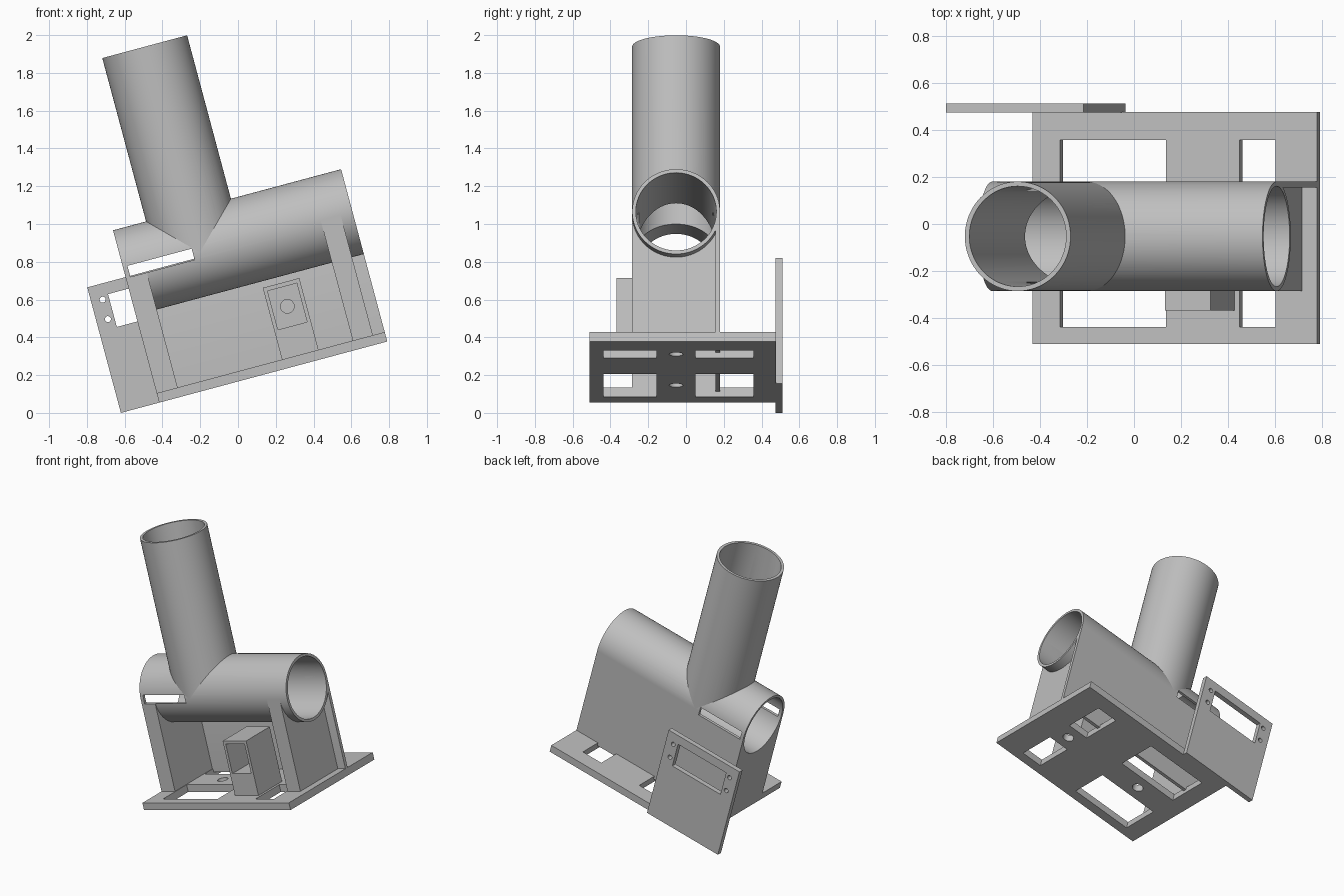
import bpy, bmesh
from math import radians, pi
from mathutils import Matrix

if "Cube" in bpy.data.objects:
    bpy.data.objects.remove(bpy.data.objects["Cube"], do_unlink=True)

grey = bpy.data.materials.new("plain grey")
grey.use_nodes = True
grey.diffuse_color = (0.52, 0.52, 0.52, 1)
grey.node_tree.nodes["Principled BSDF"].inputs["Base Color"].default_value = (0.52, 0.52, 0.52, 1)

# Everything is built upright, then tilted about the lower corner of the side plate
TILT = Matrix.Translation((-0.62, 0, 0)) @ Matrix.Rotation(radians(-15), 4, 'Y')
TURN = {'X': Matrix.Rotation(pi / 2, 4, 'Y'), 'Y': Matrix.Rotation(pi / 2, 4, 'X'), 'Z': Matrix()}


def finish_mesh(bm, name):
    me = bpy.data.meshes.new(name)
    bm.to_mesh(me)
    bm.free()
    ob = bpy.data.objects.new(name, me)
    bpy.context.scene.collection.objects.link(ob)
    return ob


def box(name, x, y, z):
    bm = bmesh.new()
    size = [b - a for a, b in (x, y, z)]
    mid = [(a + b) / 2 for a, b in (x, y, z)]
    bmesh.ops.create_cube(bm, size=1, matrix=Matrix.Translation(mid) @ Matrix.Diagonal((*size, 1)))
    return finish_mesh(bm, name)


def rod(name, axis, centre, radius, length, sides=96):
    bm = bmesh.new()
    bmesh.ops.create_cone(bm, cap_ends=True, segments=sides, radius1=radius, radius2=radius,
                          depth=length, matrix=Matrix.Translation(centre) @ TURN[axis])
    return finish_mesh(bm, name)


parts, cutters = [], set()


def part(ob, *cuts):
    """Cut the part and bake the result."""
    for c in cuts:
        m = ob.modifiers.new("cut", 'BOOLEAN')
        m.operation, m.solver, m.object = 'DIFFERENCE', 'EXACT', c
        c.hide_render = True
        cutters.add(c)
    bpy.context.view_layer.update()
    baked = bpy.data.meshes.new_from_object(ob.evaluated_get(bpy.context.evaluated_depsgraph_get()))
    ob.modifiers.clear()
    ob.data = baked
    ob.data.materials.clear()
    ob.data.materials.append(grey)
    parts.append(ob)


CY, CZ, R, BORE = -0.0525, 0.712, 0.2325, 0.213
LEFT, RIGHT, TUBE = 0.21, 1.46, 0.6235
FRONT, BACK = CY - R, CY + R

# Shared cutters: both bores and the long slot
bore = rod("bore_cutter", 'X', (0.8, CY, CZ), BORE, 2)
riser_bore = rod("riser_bore_cutter", 'Z', (TUBE, CY, CZ + 1), BORE, 2)
slot = box("slot_cutter", (0.235, 0.587), (-1, 1), (0.682, 0.743))

# Crossed pipes
part(rod("main_pipe", 'X', ((LEFT + RIGHT) / 2, CY, CZ), R, RIGHT - LEFT), bore, riser_bore, slot)
part(rod("riser_pipe", 'Z', (TUBE, CY, (CZ + 1.84) / 2), R, 1.84 - CZ), riser_bore, bore, slot)

# Back wall and two cross supports reaching up to the pipe
part(box("back_wall", (LEFT, RIGHT), (0.155, BACK), (0.03, CZ)), bore, slot)
for name, x in (("left_support", (LEFT, 0.325)), ("right_support", (1.285, 1.395))):
    part(box(name, x, (FRONT, 0.165), (0.03, CZ)), bore, slot)

# Base plate with four windows and two round holes
cuts = []
for x in ((0.33, 0.796), (1.12, 1.277)):
    for y in ((-0.438, -0.155), (0.05, 0.357)):
        cuts.append(box("base_window_cutter", x, y, (-1, 0.2)))
    cuts.append(rod("base_hole_cutter", 'Z', (sum(x) / 2, CY, 0), 0.037, 1, 32))
part(box("base_plate", (LEFT, RIGHT), (-0.51, 0.476), (0, 0.052)), *cuts)

# Small pocketed housing with a hole in its back
part(box("housing", (0.897, 1.097), (-0.368, -0.09), (0.045, 0.445)),
     box("pocket_cutter", (0.917, 1.077), (-1, -0.11), (0.21, 0.422)),
     rod("housing_hole_cutter", 'Y', (0.997, -0.1, 0.317), 0.036, 0.2, 32))

# Side plate with a window and four screw holes
cuts = [box("plate_window_cutter", (0.097, 0.507), (0, 1), (0.445, 0.625))]
for x in (0.062, 0.542):
    for z in (0.497, 0.604):
        cuts.append(rod("screw_cutter", 'Y', (x, 0.5, z), 0.016, 0.4, 24))
part(box("side_plate", (0, 0.604), (0.474, 0.511), (0, 0.688)), *cuts)

# Remove the cutters, tilt and shade the parts
for c in cutters:
    bpy.data.objects.remove(c, do_unlink=True)
for ob in bpy.context.scene.objects:
    ob.select_set(False)
for ob in parts:
    ob.data.transform(TILT)
    ob.select_set(True)
bpy.context.view_layer.objects.active = parts[0]
bpy.ops.object.shade_smooth_by_angle(angle=radians(30))
